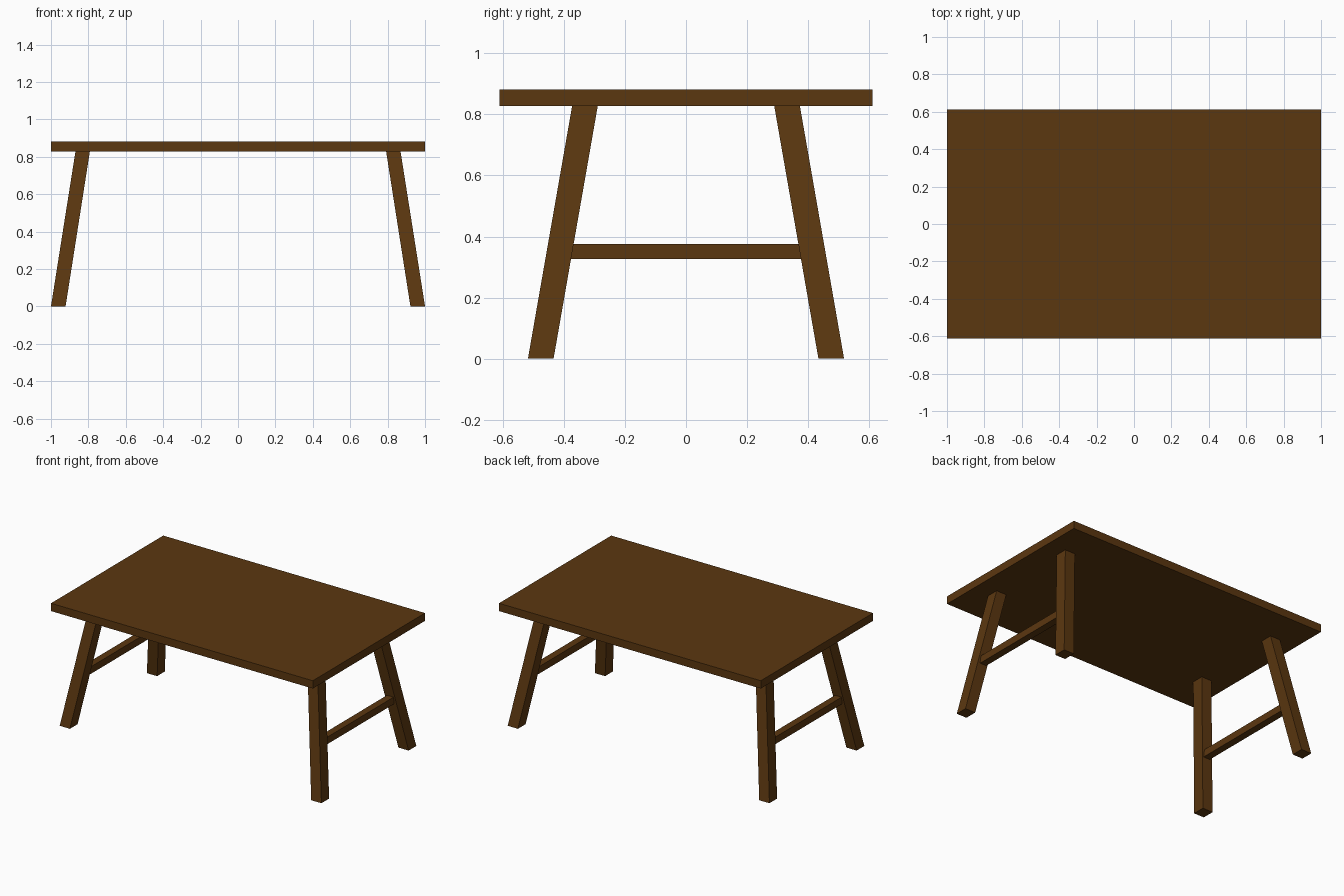
import bpy

if "Cube" in bpy.data.objects:
    bpy.data.objects.remove(bpy.data.objects["Cube"])

wood = bpy.data.materials.new("dark brown wood")
wood.diffuse_color = (0.105, 0.038, 0.005, 1)
wood.use_nodes = True
wood.node_tree.nodes["Principled BSDF"].inputs["Base Color"].default_value = wood.diffuse_color


def prism(name, low, high, z0, z1):
    """Six-sided block between two rectangles (x0, x1, y0, y1) at z0 and z1."""
    verts = []
    for (x0, x1, y0, y1), z in ((low, z0), (high, z1)):
        verts += [(x0, y0, z), (x1, y0, z), (x1, y1, z), (x0, y1, z)]
    faces = [(3, 2, 1, 0), (4, 5, 6, 7)]
    faces += [(i, (i + 1) % 4, (i + 1) % 4 + 4, i + 4) for i in range(4)]
    mesh = bpy.data.meshes.new(name)
    mesh.from_pydata(verts, [], faces)
    mesh.materials.append(wood)
    obj = bpy.data.objects.new(name, mesh)
    bpy.context.collection.objects.link(obj)
    return obj


def span(side, a, b):
    """Mirror an interval to the given side, keeping it ordered."""
    return tuple(sorted((side * a, side * b)))


# Table top
top = (-1, 1, -0.612, 0.612)
prism("table_top", top, top, 0.828, 0.882)

for sx, xname in ((-1, "left"), (1, "right")):
    # Splayed legs
    for sy, yname in ((-1, "front"), (1, "back")):
        foot = span(sx, 0.922, 1.0) + span(sy, 0.434, 0.518)
        head = span(sx, 0.792, 0.869) + span(sy, 0.289, 0.373)
        prism(f"{yname}_{xname}_leg", foot, head, 0, 0.829)
    # Stretcher joining the two legs of one end
    bar = span(sx, 0.88, 0.93) + (-0.40, 0.40)
    prism(f"{xname}_stretcher", bar, bar, 0.326, 0.375)
